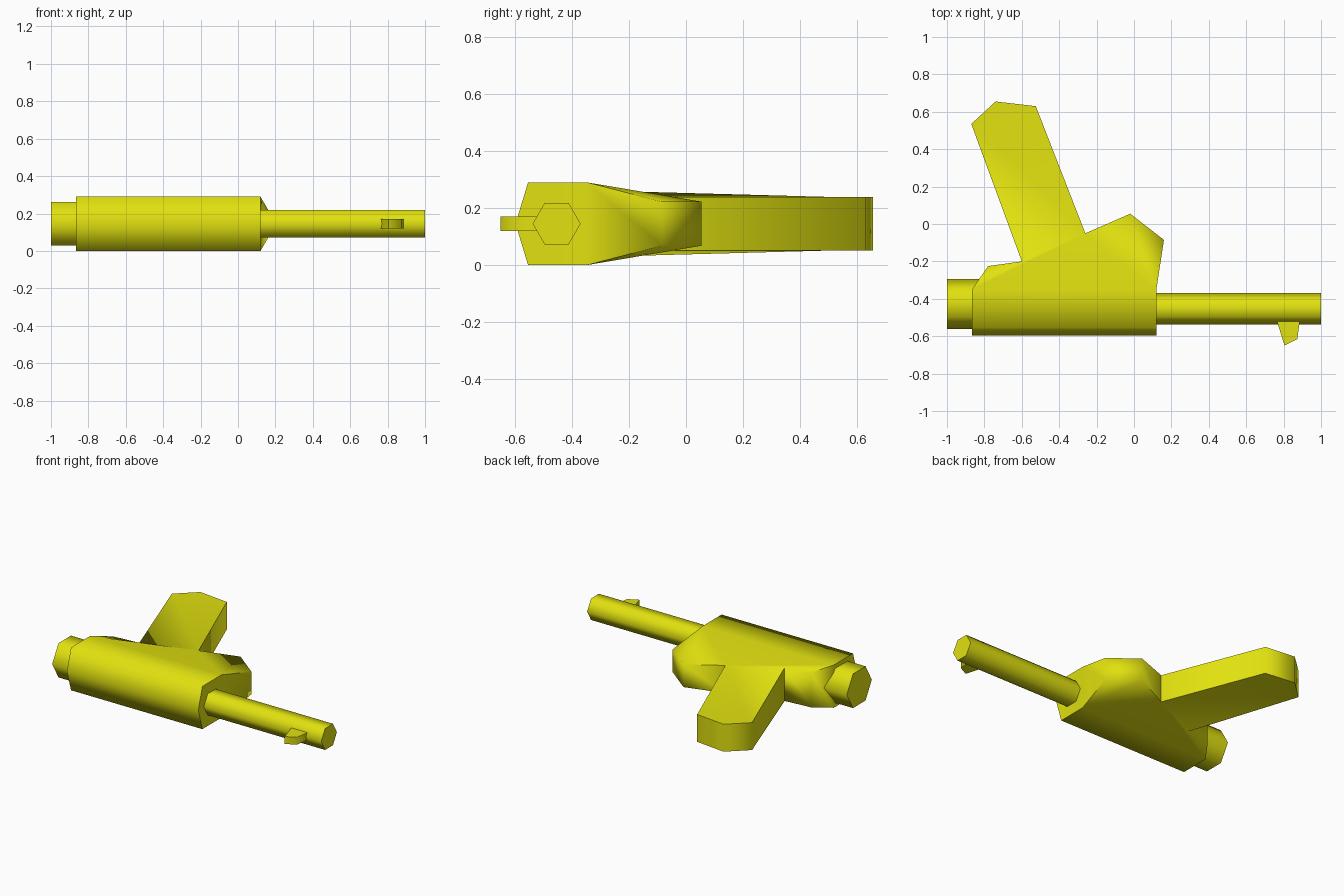
import bpy, bmesh, math

if "Cube" in bpy.data.objects:
    bpy.data.objects.remove(bpy.data.objects["Cube"])

MID = 0.145  # height of the symmetry plane
yellow = bpy.data.materials.new("yellow")
yellow.diffuse_color = (0.75, 0.75, 0.005, 1)
yellow.use_nodes = True
yellow.node_tree.nodes["Principled BSDF"].inputs["Base Color"].default_value = yellow.diffuse_color


def finish(name, bm):
    bmesh.ops.recalc_face_normals(bm, faces=bm.faces)
    mesh = bpy.data.meshes.new(name)
    bm.to_mesh(mesh)
    bm.free()
    mesh.materials.append(yellow)
    ob = bpy.data.objects.new(name, mesh)
    bpy.context.collection.objects.link(ob)
    bpy.ops.object.select_all(action='DESELECT')
    ob.select_set(True)
    bpy.context.view_layer.objects.active = ob
    bpy.ops.object.shade_smooth_by_angle(angle=math.radians(80))


def hex_rod(name, x0, x1, y, r):
    """Six-sided rod along x with corners pointing along y."""
    bm = bmesh.new()
    rings = [[bm.verts.new((x, y + r * math.cos(i * math.pi / 3),
                            MID + r * math.sin(i * math.pi / 3)))
              for i in range(6)] for x in (x0, x1)]
    for i in range(6):
        j = (i + 1) % 6
        bm.faces.new((rings[0][i], rings[0][j], rings[1][j], rings[1][i]))
    for ring in rings:
        bm.faces.new(ring)
    finish(name, bm)


# Body and grip: mirrored outline, each point (x, y, half thickness)
outline = {
    'A': (-0.865, -0.348, 0.145), 'B': (0.12, -0.348, 0.145),
    'C': (0.16, -0.085, 0.077), 'D': (-0.02, 0.055, 0.077),
    'E': (-0.26, -0.05, 0.094), 'H': (-0.525, 0.63, 0.093),
    'I': (-0.74, 0.655, 0.093), 'J': (-0.87, 0.535, 0.093),
    'F': (-0.60, -0.20, 0.113), 'G': (-0.78, -0.225, 0.118),
    'P': (-0.865, -0.553, 0.145), 'Q': (0.12, -0.553, 0.145),
}
bm = bmesh.new()
top = {k: bm.verts.new((x, y, MID + h)) for k, (x, y, h) in outline.items()}
low = {k: bm.verts.new((x, y, MID - h)) for k, (x, y, h) in outline.items()}
ridge0 = bm.verts.new((-0.865, -0.597, MID))
ridge1 = bm.verts.new((0.12, -0.597, MID))
for side in (top, low):
    for face in ("PQBA", "ABE", "AEF", "AFG", "BCD", "BDE", "EHJF", "HIJ"):
        bm.faces.new([side[k] for k in face])
    bm.faces.new((side['P'], side['Q'], ridge1, ridge0))
rim = "BCDEHIJFGA"
for a, b in zip(rim, rim[1:]):
    bm.faces.new((top[a], top[b], low[b], low[a]))
for a, p, ridge in (('A', 'P', ridge0), ('B', 'Q', ridge1)):
    bm.faces.new((top[a], top[p], ridge, low[p], low[a]))
finish("body_and_grip", bm)

# Barrel and rear cap
hex_rod("barrel", 0.05, 1.0, -0.453, 0.084)
hex_rod("rear_cap", -1.0, -0.80, -0.428, 0.134)

# Sight near the muzzle
bm = bmesh.new()
profile = [(0.755, -0.49), (0.888, -0.49), (0.885, -0.53), (0.873, -0.615), (0.805, -0.65)]
face = bm.faces.new([bm.verts.new((x, y, 0.12)) for x, y in profile])
ext = bmesh.ops.extrude_face_region(bm, geom=[face])
for v in ext['geom']:
    if isinstance(v, bmesh.types.BMVert):
        v.co.z = 0.17
finish("sight", bm)
